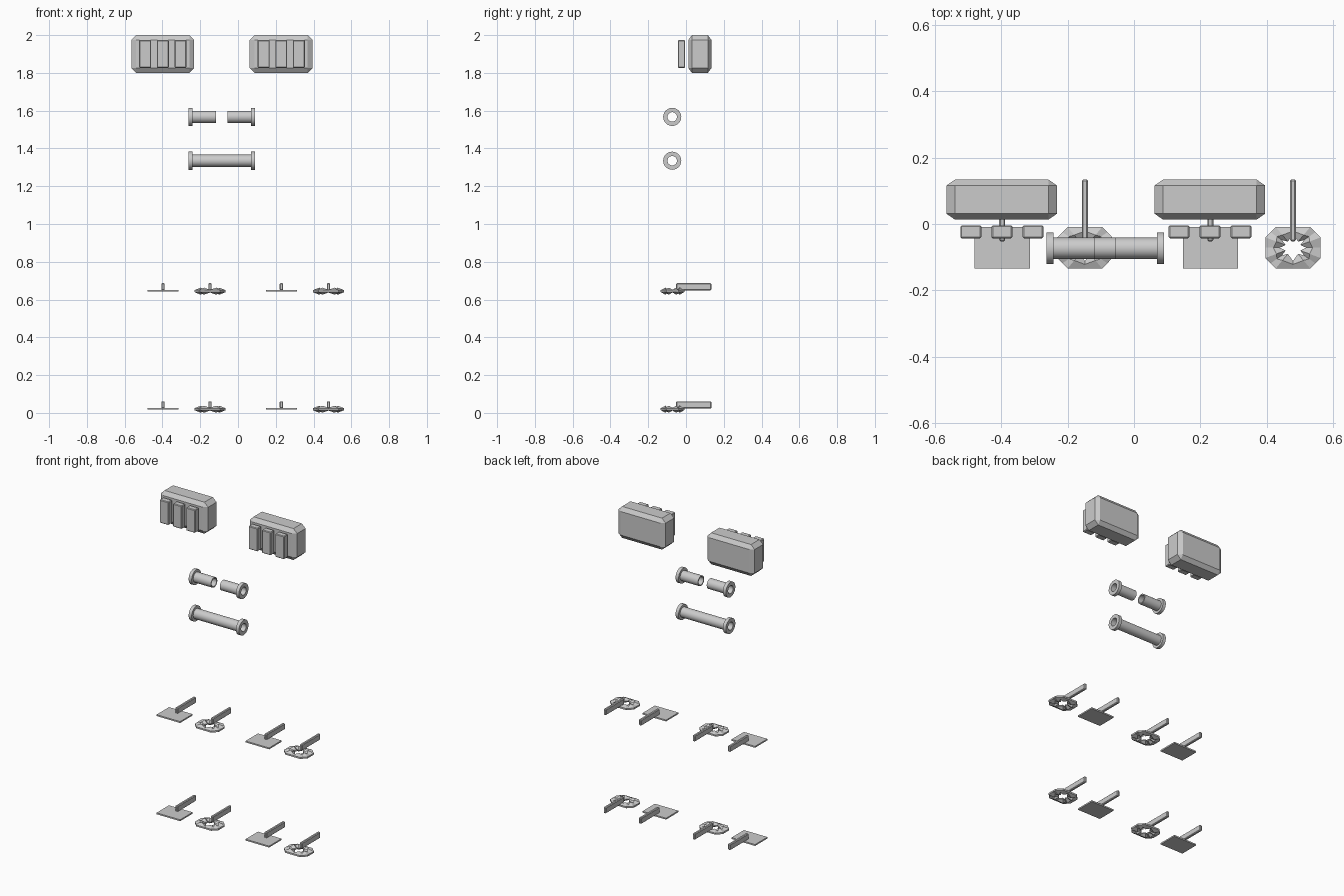
import bpy, bmesh, math
from mathutils import Vector

if "Cube" in bpy.data.objects:
    bpy.data.objects.remove(bpy.data.objects["Cube"])

grey = bpy.data.materials.new("mid_grey")
grey.diffuse_color = (0.6, 0.6, 0.6, 1)
grey.use_nodes = True
grey.node_tree.nodes["Principled BSDF"].inputs["Base Color"].default_value = grey.diffuse_color


def finish(name, bm):
    bmesh.ops.recalc_face_normals(bm, faces=bm.faces)
    me = bpy.data.meshes.new(name)
    bm.to_mesh(me)
    bm.free()
    me.materials.append(grey)
    ob = bpy.data.objects.new(name, me)
    bpy.context.collection.objects.link(ob)
    return ob


def block(name, lo, hi, bevel=None):
    """Box between two corners; bevel gives the chamfer along each axis."""
    lo, hi = Vector(lo), Vector(hi)
    size, mid = hi - lo, (hi + lo) / 2
    b = Vector(bevel) if bevel else Vector((1, 1, 1))
    bm = bmesh.new()
    bmesh.ops.create_cube(bm, size=1)
    bmesh.ops.scale(bm, vec=[size[i] / b[i] for i in range(3)], verts=bm.verts)
    if bevel:
        bmesh.ops.bevel(bm, geom=bm.edges[:], offset=1, segments=1,
                        profile=0.5, affect='EDGES')
    bmesh.ops.scale(bm, vec=b, verts=bm.verts)
    bmesh.ops.translate(bm, vec=mid, verts=bm.verts)
    return finish(name, bm)


def rings_mesh(name, rings):
    """Closed surface through a cyclic list of equally long rings."""
    bm = bmesh.new()
    vs = [[bm.verts.new(p) for p in r] for r in rings]
    n = len(vs[0])
    for a, b in zip(vs, vs[1:] + vs[:1]):
        for i in range(n):
            j = (i + 1) % n
            bm.faces.new((a[i], a[j], b[j], b[i]))
    return finish(name, bm)


def tube(name, profile, z, y=-0.073, n=24):
    """Lathe a closed (x, radius) profile around the x axis."""
    rings = [[(x, y + r * math.cos(2 * math.pi * i / n),
               z + r * math.sin(2 * math.pi * i / n)) for i in range(n)]
             for x, r in profile]
    ob = rings_mesh(name, rings)
    bpy.context.view_layer.objects.active = ob
    ob.select_set(True)
    bpy.ops.object.shade_smooth_by_angle(angle=math.radians(35))
    ob.select_set(False)


def handle(name, x, z):
    block(name, (x - 0.009, -0.052, z + 0.003), (x + 0.009, 0.134, z + 0.041),
          (0.004, 0.004, 0.004))


def broken_plate(name, cx, cy, z):
    """Chamfered plate with a jagged star hole and radial folds."""
    corners = [(0.083, 0.031), (0.052, 0.0625), (-0.052, 0.0625), (-0.083, 0.031),
               (-0.083, -0.031), (-0.052, -0.0625), (0.052, -0.0625), (0.083, -0.031)]
    outer = []
    for a, b in zip(corners, corners[1:] + corners[:1]):
        outer += [a, ((a[0] + b[0]) / 2, (a[1] + b[1]) / 2)]
    top_o, top_m, top_i, bot_i, bot_m, bot_o = [], [], [], [], [], []
    for i, (x, y) in enumerate(outer):
        ang = math.atan2(y, x)
        r = 0.040 if i % 2 else 0.024          # star hole
        ix, iy = r * math.cos(ang), r * math.sin(ang)
        mx, my = ix + (x - ix) * 0.45, iy + (y - iy) * 0.45
        h = 0.007 if i % 2 else 0.0185         # folds
        for ring, px, py, dz in ((top_o, x, y, 0.005), (top_m, mx, my, h),
                                 (top_i, ix, iy, 0.003), (bot_i, ix, iy, -0.003),
                                 (bot_m, mx, my, -h), (bot_o, x, y, -0.005)):
            ring.append((cx + px, cy + py, z + dz))
    rings_mesh(name, [top_o, top_m, top_i, bot_i, bot_m, bot_o])


# Wall boxes, each with three front pads
for side, dx in (("left", 0), ("right", 0.627)):
    block(f"{side}_box", (-0.565 + dx, 0.013, 1.8), (-0.232 + dx, 0.134, 2.0),
          (0.026, 0.018, 0.025))
    for k in range(3):
        x = -0.523 + dx + k * 0.0935
        block(f"{side}_pad_{k + 1}", (x, -0.043, 1.827), (x + 0.063, -0.004, 1.974),
              (0.004, 0.004, 0.004))

# Whole flanged pipe
X0, X1, FW = -0.263, 0.091, 0.021
R, RF, RI = 0.032, 0.048, 0.025
tube("whole_pipe", [(X0, RI), (X0, RF), (X0 + FW, RF), (X0 + FW, R),
                    (X1 - FW, R), (X1 - FW, RF), (X1, RF), (X1, RI)], 1.335)

# Pipe broken into two flanged halves
for side, end, d in (("left", X0, 1), ("right", X1, -1)):
    tube(f"{side}_half_pipe", [(end, RI), (end, RF), (end + d * FW, RF),
                               (end + d * FW, R), (end + d * 0.146, R),
                               (end + d * 0.146, RI)], 1.567)

# Two rows of flat and broken plates on handles
for row, z in (("lower", 0.0205), ("upper", 0.6455)):
    for side, dx in (("left", 0), ("right", 0.627)):
        x = -0.397 + dx
        block(f"{row}_{side}_plate", (x - 0.083, -0.134, z - 0.003),
              (x + 0.083, -0.009, z + 0.006))
        handle(f"{row}_{side}_plate_handle", x, z)
        x = -0.148 + dx
        broken_plate(f"{row}_{side}_broken_plate", x, -0.0715, z - 0.001)
        handle(f"{row}_{side}_broken_plate_handle", x, z)
